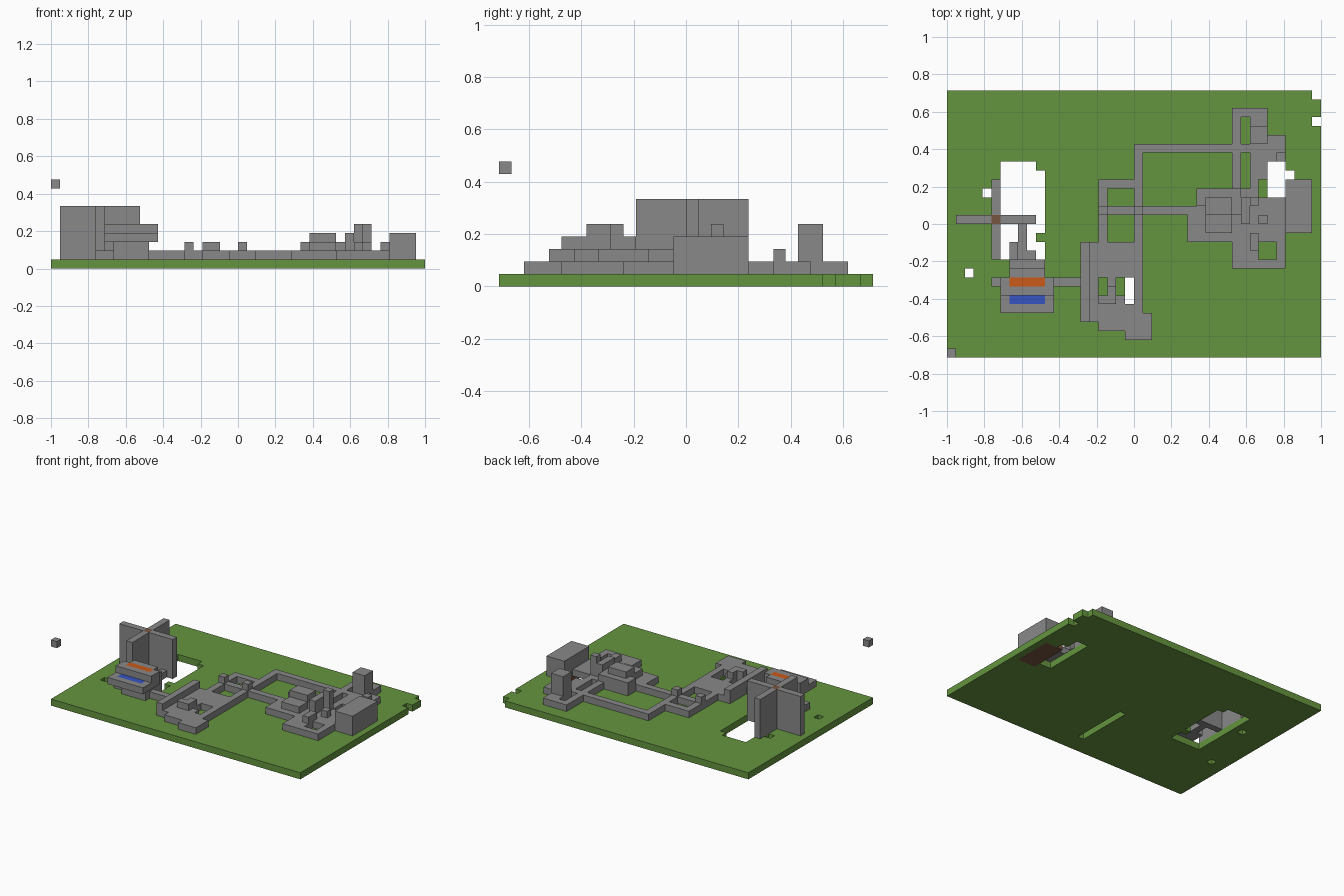
import bpy
import bmesh
from math import radians
from mathutils import Vector

if "Cube" in bpy.data.objects:
    bpy.data.objects.remove(bpy.data.objects["Cube"])

WIDTH, DEPTH = 42, 30
CELL = 2 / WIDTH
owner = {}  # grid cell -> (part name, material name)


def material(name, colour):
    mat = bpy.data.materials.new(name)
    mat.use_nodes = True
    mat.diffuse_color = (*colour, 1)
    shader = mat.node_tree.nodes["Principled BSDF"]
    shader.inputs["Base Color"].default_value = (*colour, 1)
    shader.inputs["Roughness"].default_value = 0.9
    return mat


materials = {
    "grass": material("grass", (0.13, 0.30, 0.05)),
    "stone": material("stone", (0.25, 0.25, 0.25)),
    "dirt": material("dirt", (0.18, 0.09, 0.05)),
    "orange": material("orange", (0.6, 0.1, 0.01)),
    "blue": material("blue", (0.04, 0.09, 0.55)),
}


def cells(xs, ys, zs):
    """Every cell in inclusive ranges; a single number means one row."""
    spans = [(s, s) if isinstance(s, int) else s for s in (xs, ys, zs)]
    (a, b), (c, d), (e, f) = spans
    return [(x, y, z) for x in range(a, b + 1)
            for y in range(c, d + 1) for z in range(e, f + 1)]


def fill(part, xs, ys, zs=1, mat="stone"):
    for cell in cells(xs, ys, zs):
        owner[cell] = (part, mat)


def carve(xs, ys, zs=0):
    for cell in cells(xs, ys, zs):
        owner.pop(cell, None)


# Ground with its pits and chipped corner
fill("ground", (0, WIDTH - 1), (0, DEPTH - 1), 0, "grass")
carve((6, 10), (11, 20))
carve((6, 9), 21)
carve(20, (3, 11))
carve((36, 37), (15, 22))
for x, y in ((41, 29), (41, 26), (38, 20), (2, 9), (4, 18)):
    carve(x, y)
fill("ground", 10, 13, 0, "grass")
fill("buried_dirt", (38, 40), (14, 19), 0, "dirt")

# Crossed tall walls
fill("cross_walls", (1, 9), 15, (1, 6))
fill("cross_walls", 5, (11, 19), (1, 6))
fill("cross_core", 5, 15, (1, 6), "dirt")

# Stepped keep with coloured strips
fill("keep", (5, 14), 8)
fill("keep", (7, 10), (7, 10), (1, 2))
fill("keep", (6, 11), (5, 8), 3)
fill("keep", (7, 10), (9, 10), 3)
fill("keep", (6, 11), (7, 8), 4)
fill("keep", (7, 10), 9, 4)
fill("blue_strip", (7, 10), 6, 3, "blue")
fill("orange_strip", (7, 10), 8, 4, "orange")
fill("keep_stairs", 7, (11, 12), (1, 2))
fill("keep_stairs", 8, (11, 14))
fill("keep_stairs", 9, 11)

# Middle courtyard
fill("courtyard", (15, 16), (4, 12))
fill("courtyard", (17, 21), (9, 12))
fill("courtyard", (17, 19), (3, 6))
fill("courtyard", 18, (7, 8))
fill("courtyard", (20, 22), (2, 4))
fill("courtyard", (20, 21), 5)
fill("courtyard", 21, (6, 8))
fill("courtyard_parapet", 15, (4, 12), 2)
fill("courtyard_parapet", (17, 18), 6, 2)
fill("courtyard_parapet", 18, 7, 2)

# Paths linking the courtyard to the right-hand castle
fill("paths", 17, (13, 19))
fill("paths", (17, 21), 19)
fill("paths", 21, (13, 23))
fill("paths", (17, 27), 16)
fill("paths", (21, 37), 23)
fill("paths", 27, (13, 16))
fill("path_posts", 17, 16, 2)
fill("path_posts", 21, 16, 2)

# Upper loop and watchtower
fill("upper_loop", 32, (19, 27))
fill("upper_loop", (32, 35), 27)
fill("upper_loop", (34, 35), (20, 27))
fill("upper_loop", (36, 37), 24)
fill("upper_loop", (36, 37), 22)
fill("upper_loop", 37, 22, 2)
fill("watchtower", (34, 35), (24, 25), (1, 4))

# Right-hand castle
fill("castle", (28, 34), (14, 18))
fill("castle", (27, 33), 13)
fill("castle", (32, 37), (10, 12))
fill("castle", (35, 37), (13, 17))
fill("castle", 34, 19)
carve((35, 36), (11, 12), 1)
fill("castle_steps", 28, (17, 18), 2)
fill("castle_steps", (29, 31), (14, 18), 2)
fill("castle_steps", (29, 31), (16, 17), 3)
fill("castle_steps", 32, (16, 18), 2)
fill("castle_steps", 33, (15, 17), (2, 3))
fill("castle_steps", 34, 17, (2, 4))
fill("castle_steps", 34, (12, 13), (1, 2))
fill("castle_steps", 35, 15, 2)
fill("end_block", (38, 40), (14, 19), (1, 3))

# Lone floating block
fill("floating_block", 0, 0, 9)


def build(part, mat, members):
    """Skin the exposed sides of a part's cells and merge flat faces."""
    bm = bmesh.new()
    origin = Vector((-WIDTH / 2, -DEPTH / 2, 0))
    for cell in members:
        for axis in range(3):
            for side in (0, 1):
                beside = list(cell)
                beside[axis] += 2 * side - 1
                if tuple(beside) in owner:
                    continue
                corners = []
                for u, v in ((0, 0), (1, 0), (1, 1), (0, 1)):
                    p = Vector(cell) + origin
                    p[axis] += side
                    p[(axis + 1) % 3] += u
                    p[(axis + 2) % 3] += v
                    corners.append(bm.verts.new(p * CELL))
                bm.faces.new(corners if side else corners[::-1])
    if bm.faces:
        bmesh.ops.remove_doubles(bm, verts=bm.verts[:], dist=CELL / 100)
        bmesh.ops.dissolve_limit(bm, angle_limit=radians(1),
                                 verts=bm.verts[:], edges=bm.edges[:])
        mesh = bpy.data.meshes.new(part)
        bm.to_mesh(mesh)
        mesh.materials.append(materials[mat])
        bpy.context.collection.objects.link(bpy.data.objects.new(part, mesh))
    bm.free()


groups = {}
for cell, key in owner.items():
    groups.setdefault(key, []).append(cell)
for (part, mat), members in groups.items():
    build(part, mat, members)
